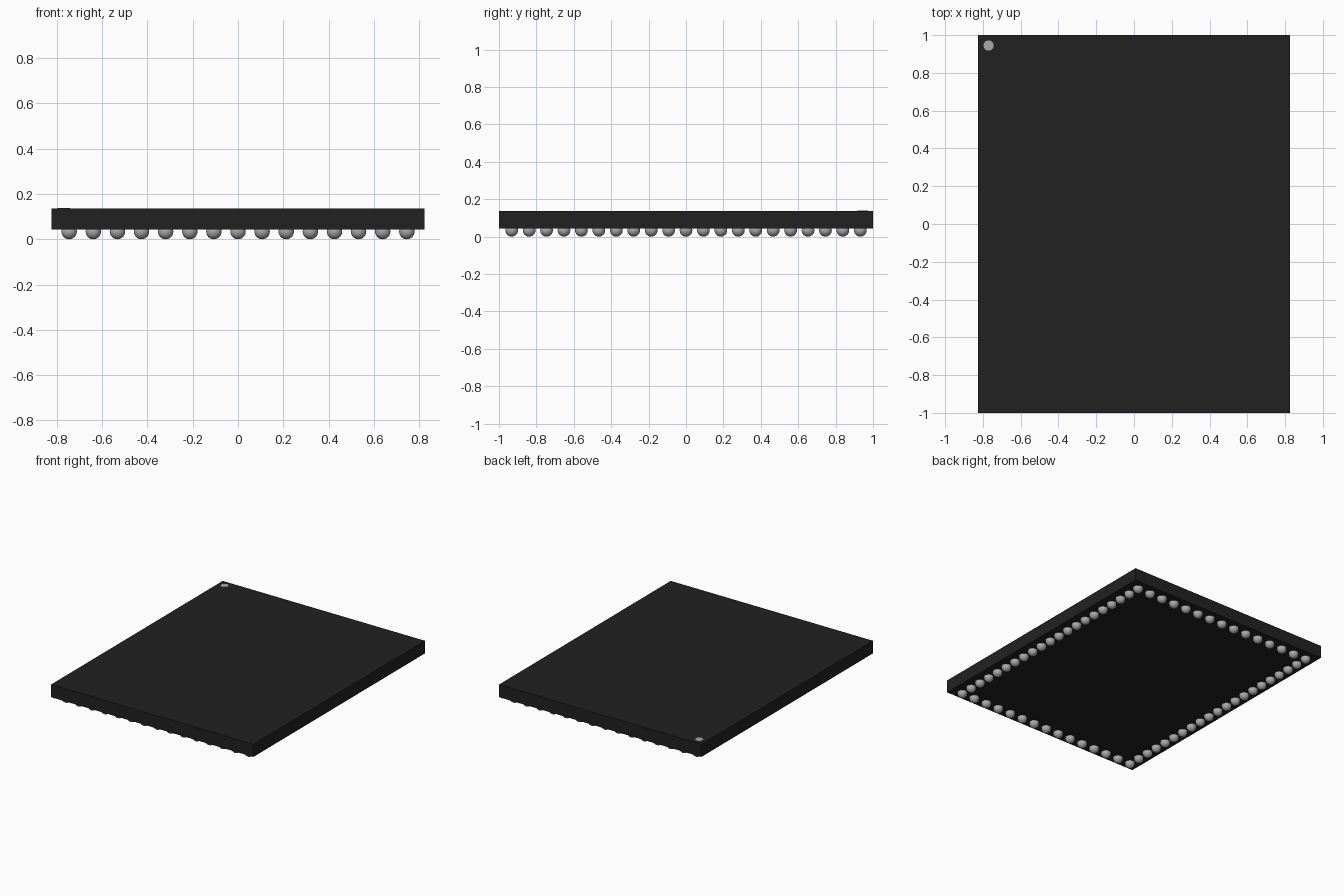
import bpy

if "Cube" in bpy.data.objects:
    bpy.data.objects.remove(bpy.data.objects["Cube"])

HX, HY = 0.825, 1.0          # package half sizes
Z0, Z1 = 0.043, 0.137        # package bottom and top
BALL_R = 0.034
NX, NY = 15, 21              # balls along each side
BX, BY = 0.746, 0.932        # ball ring half sizes


def material(name, value):
    m = bpy.data.materials.new(name)
    m.diffuse_color = (value, value, value, 1)
    m.use_nodes = True
    m.node_tree.nodes["Principled BSDF"].inputs["Base Color"].default_value = m.diffuse_color
    return m


black = material("black plastic", 0.0155)
silver = material("solder grey", 0.40)


def finish(name, mat):
    ob = bpy.context.object
    ob.name = name
    ob.data.materials.append(mat)
    return ob


# Package body
bpy.ops.mesh.primitive_cube_add(size=1, location=(0, 0, (Z0 + Z1) / 2))
body = finish("package_body", black)
body.scale = (2 * HX, 2 * HY, Z1 - Z0)
bpy.ops.object.transform_apply(location=False, rotation=False, scale=True)

# Corner marker dot on the top
bpy.ops.mesh.primitive_cylinder_add(vertices=32, radius=0.027, depth=0.002,
                                    location=(-0.77, 0.945, Z1 + 0.0005))
finish("corner_marker", silver)

# Solder balls in a single ring around the underside
bpy.ops.mesh.primitive_uv_sphere_add(segments=24, ring_count=12, radius=BALL_R)
ball = finish("solder_ball", silver)
bpy.ops.object.shade_smooth()
ring = [(i, j) for i in range(NX) for j in range(NY)
        if i in (0, NX - 1) or j in (0, NY - 1)]
for n, (i, j) in enumerate(ring):
    ob = ball
    if n:
        ob = bpy.data.objects.new("solder_ball", ball.data)
        bpy.context.collection.objects.link(ob)
    ob.location = (-BX + 2 * BX * i / (NX - 1),
                   -BY + 2 * BY * j / (NY - 1), BALL_R)
